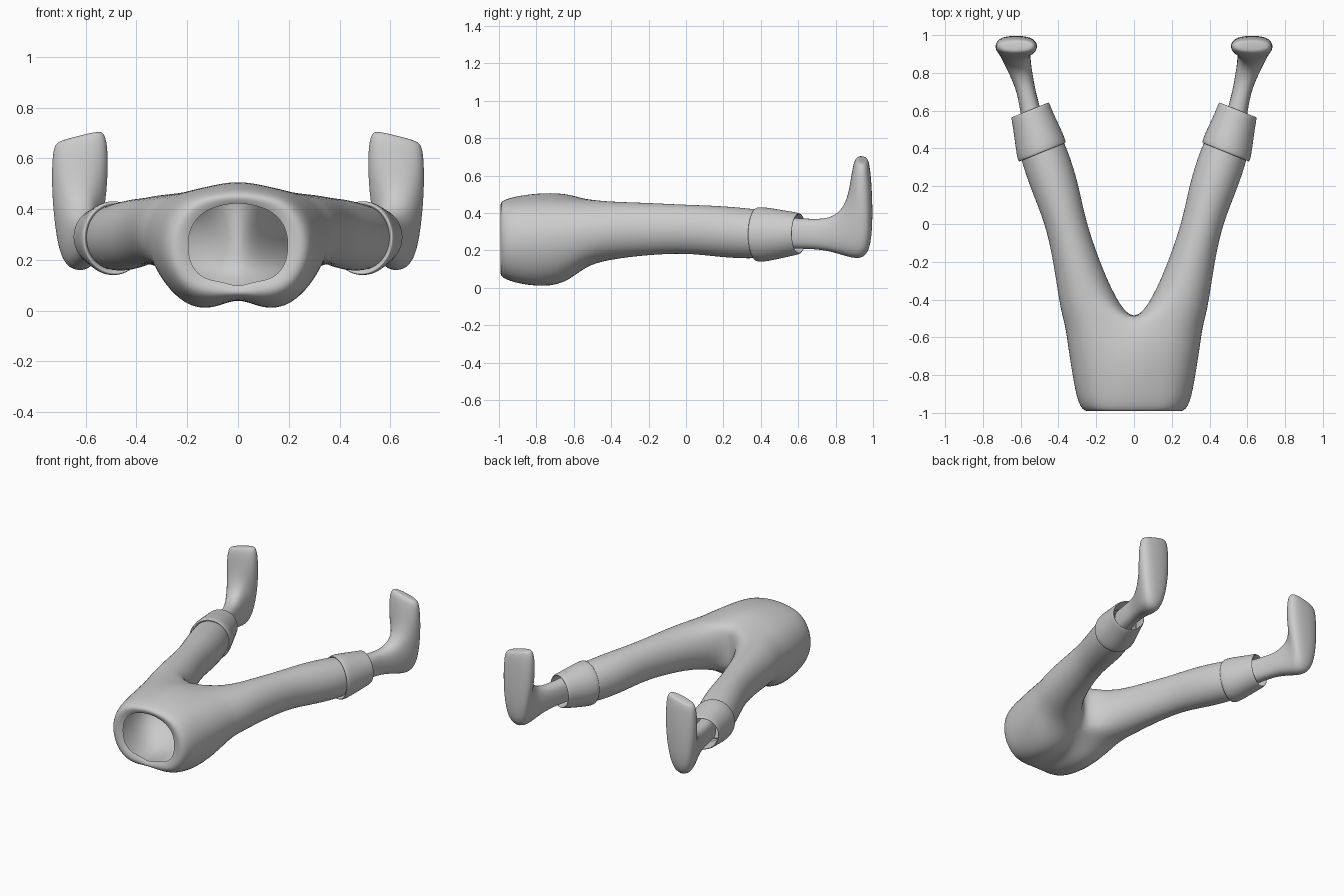
import bpy, bmesh, math
from mathutils import Vector

if "Cube" in bpy.data.objects:
    bpy.data.objects.remove(bpy.data.objects["Cube"])

grey = bpy.data.materials.new("soft grey")
grey.diffuse_color = (0.6, 0.6, 0.6, 1)
grey.use_nodes = True
grey.node_tree.nodes["Principled BSDF"].inputs["Base Color"].default_value = grey.diffuse_color

N = 12
GROW = 1.045  # makes up for the shrink of subdivision


def finish(name, bm, levels=2):
    """Mirror to both sides, subdivide and shade smooth."""
    bmesh.ops.recalc_face_normals(bm, faces=bm.faces)
    mesh = bpy.data.meshes.new(name)
    bm.to_mesh(mesh)
    bm.free()
    for p in mesh.polygons:
        p.use_smooth = True
    mesh.materials.append(grey)
    ob = bpy.data.objects.new(name, mesh)
    bpy.context.collection.objects.link(ob)
    m = ob.modifiers.new("mirror", 'MIRROR')
    m.use_clip = True
    m.merge_threshold = 0.001
    s = ob.modifiers.new("subdivision", 'SUBSURF')
    s.levels = s.render_levels = levels
    return ob


def bridge(bm, a, b, closed=True):
    n = len(a)
    for i in range(n if closed else n - 1):
        j = (i + 1) % n
        bm.faces.new((a[i], a[j], b[j], b[i]))


def limb_ring(bm, cx, cy, cz, rx, rz, lean):
    """Upright ellipse turned by lean degrees about z."""
    c, s = math.cos(math.radians(lean)), math.sin(math.radians(lean))
    ring = []
    for k in range(N):
        a = math.radians(120 - 30 * k)
        u = math.cos(a) * rx * GROW
        ring.append(bm.verts.new((cx + u * c, cy - u * s,
                                  cz + math.sin(a) * rz * GROW)))
    return ring


# Trousers: half sections from the open waist to the crotch, top to bottom
pelvis = [
    (-0.98, [(0, .425), (.07, .415), (.14, .39), (.19, .33), (.2, .25),
             (.185, .17), (.13, .12), (.06, .115), (0, .09)]),
    (-1.0, [(0, .455), (.1, .445), (.18, .42), (.24, .34), (.26, .25),
            (.235, .15), (.17, .085), (.08, .07), (0, .065)]),
    (-0.96, [(0, .485), (.11, .47), (.215, .44), (.28, .36), (.305, .25),
             (.275, .13), (.2, .045), (.09, .03), (0, .055)]),
    (-0.80, [(0, .515), (.12, .49), (.23, .455), (.31, .37), (.335, .26),
             (.30, .12), (.21, .01), (.1, -.005), (0, .055)]),
    (-0.65, [(0, .515), (.12, .49), (.24, .465), (.33, .39), (.36, .27),
             (.32, .13), (.22, .03), (.1, .005), (0, .065)]),
    (-0.54, [(0, .475), (.12, .475), (.24, .47), (.34, .4), (.375, .29),
             (.335, .17), (.24, .12), (.12, .11), (0, .13)]),
]
bm = bmesh.new()
prev = None
for y, pts in pelvis:
    ring = [bm.verts.new((x, y, z)) for x, z in pts]
    if prev:
        bridge(bm, prev, ring, closed=False)
    prev = ring
# crotch seam closes the last half section into a leg ring
prev = prev + [bm.verts.new((0, -0.53, z)) for z in (.21, .3, .4)]
for args in [(.245, -.42, .305, .148, .155, 10),
             (.302, -.22, .315, .120, .140, 14),
             (.360, 0, .315, .104, .128, 16),
             (.408, .17, .302, .122, .137, 20),
             (.470, .35, .288, .127, .135, 22),
             (.510, .46, .288, .112, .120, 22)]:
    ring = limb_ring(bm, *args)
    bridge(bm, prev, ring)
    prev = ring
finish("trousers", bm)

# Turned-up cuffs: outer wall, rounded lips and inner wall
bm = bmesh.new()
prev = None
for args in [(.490, .40, .285, .112, .120, 22),
             (.484, .375, .285, .128, .138, 22),
             (.487, .385, .285, .137, .147, 22),
             (.500, .43, .285, .133, .145, 22),
             (.535, .55, .288, .113, .121, 22),
             (.549, .600, .290, .109, .112, 22),
             (.551, .607, .290, .102, .105, 22),
             (.548, .595, .290, .096, .099, 22),
             (.520, .50, .290, .096, .099, 22)]:
    ring = limb_ring(bm, *args)
    if prev:
        bridge(bm, prev, ring)
    prev = ring
finish("trouser_cuffs", bm)

# Feet: sections given by centre x, half width, instep (y, z), sole (y, z), tilt
bm = bmesh.new()
prev = None
for cx, w, instep, sole, tilt in [
        (.525, .058, (.50, .375), (.50, .210), 0),
        (.548, .056, (.60, .372), (.60, .210), 0),
        (.570, .050, (.70, .365), (.70, .208), 0),
        (.598, .062, (.785, .375), (.80, .190), 0),
        (.625, .076, (.845, .430), (.91, .150), 0),
        (.632, .090, (.870, .510), (.985, .175), 0),
        (.624, .112, (.880, .570), (1.0, .380), 0),
        (.622, .112, (.892, .645), (.990, .590), .2),
        (.625, .100, (.905, .685), (.978, .675), .25),
        (.627, .070, (.925, .690), (.965, .685), .25)]:
    a_, b_ = Vector((cx, *instep)), Vector((cx, *sole))
    mid, half = (a_ + b_) / 2, (a_ - b_) / 2 * GROW
    ring = []
    for k in range(N):
        a = math.radians(30 * k)
        c, s = math.cos(a), math.sin(a)
        c = math.copysign(abs(c) ** .8, c)
        s = math.copysign(abs(s) ** .8, s)
        p = mid + half * s
        dx = c * w * 1.02
        ring.append(bm.verts.new((p.x + dx, p.y, p.z - dx * tilt)))
    if prev:
        bridge(bm, prev, ring)
    prev = ring
bm.faces.new(prev)
finish("feet", bm)
